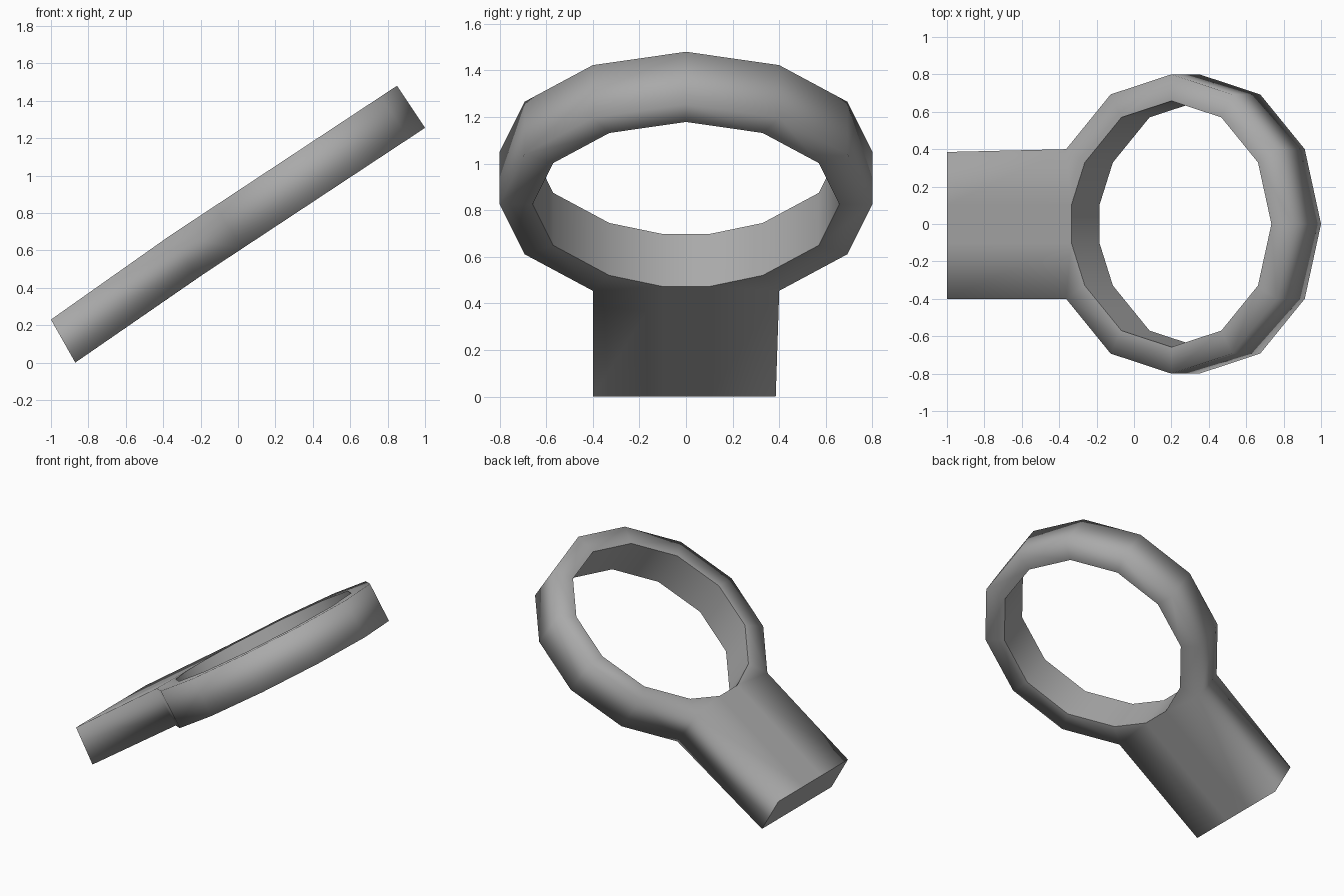
import bpy, bmesh, math

cube = bpy.data.objects.get("Cube")
if cube:
    bpy.data.objects.remove(cube)

CENTRE, SQUASH = 0.2, 0.8125   # ring centre in x and foreshortening from the tilt
OUTER, INNER = 0.8, 0.658


def height(x):
    # top plane of the tilted ring
    return 0.655 + 0.66 * (x + 0.4)


def ring_point(radius, step):
    a = math.radians(30 * step)
    return CENTRE + radius * SQUASH * math.cos(a), radius * math.sin(a)


bm = bmesh.new()


def sheet(dx, dz, end_dx):
    """One flat side of the part: ring band plus handle strip."""
    def vert(x, y):
        return bm.verts.new((x + dx, y, height(x) + dz))
    steps = range(-5, 6)
    outer = [vert(*ring_point(OUTER, s)) for s in steps]
    inner = [vert(*ring_point(INNER, s)) for s in steps]
    inner += [vert(-0.335, 0.1), vert(-0.335, -0.1)]
    end = [bm.verts.new((-1 + end_dx, y, 0.23 * (end_dx == 0)))
           for y in (0.385, 0.1, -0.1, -0.4)]
    # ring band
    for i in range(10):
        bm.faces.new((outer[i], outer[i + 1], inner[i + 1], inner[i]))
    # handle strip joining the ring
    a, b = inner[-2:]
    bm.faces.new((outer[-1], a, inner[10]))
    bm.faces.new((outer[0], inner[0], b))
    bm.faces.new((outer[-1], end[0], end[1], a))
    bm.faces.new((a, end[1], end[2], b))
    bm.faces.new((b, end[2], end[3], outer[0]))
    return inner, outer + end, end


top = sheet(0, 0, 0)
bottom = sheet(0.15, -0.225, 0.13)

# walls of the hole and of the outside
for t, b in zip(top[:2], bottom[:2]):
    for i in range(len(t)):
        j = (i + 1) % len(t)
        bm.faces.new((t[i], t[j], b[j], b[i]))
bmesh.ops.recalc_face_normals(bm, faces=bm.faces[:])

# smooth body with crisp hole rims and handle end
crisp = [set(top[0]), set(bottom[0]), set(top[2] + bottom[2])]
for face in bm.faces:
    face.smooth = True
for edge in bm.edges:
    if edge.calc_face_angle(0) > 1 and any(set(edge.verts) <= c for c in crisp):
        edge.smooth = False

mesh = bpy.data.meshes.new("ring_with_handle")
bm.to_mesh(mesh)
bm.free()
ring = bpy.data.objects.new("ring_with_handle", mesh)
bpy.context.collection.objects.link(ring)

# plain grey
grey = bpy.data.materials.new("plain_grey")
grey.use_nodes = True
colour = (0.4, 0.4, 0.4, 1)
grey.diffuse_color = colour
grey.node_tree.nodes["Principled BSDF"].inputs["Base Color"].default_value = colour
mesh.materials.append(grey)
